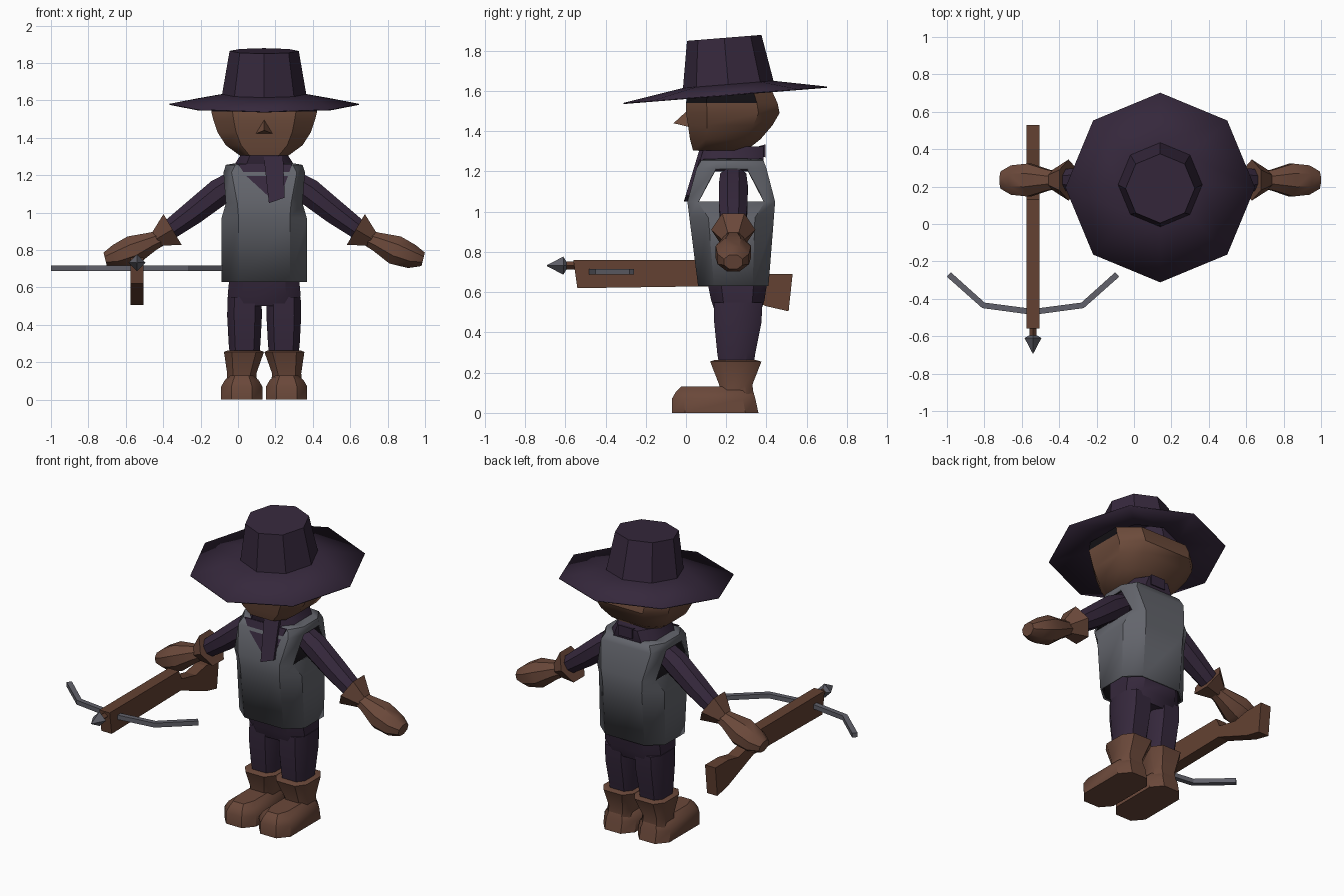
import bpy, bmesh, math
from mathutils import Vector

if "Cube" in bpy.data.objects:
    bpy.data.objects.remove(bpy.data.objects["Cube"])

CX = 0.14  # body centre line


def mat(name, c):
    m = bpy.data.materials.new(name)
    m.diffuse_color = (*c, 1)
    m.use_nodes = True
    m.node_tree.nodes["Principled BSDF"].inputs["Base Color"].default_value = m.diffuse_color
    return m


PURPLE = mat("dark purple cloth", (0.036, 0.021, 0.045))
LEATHER = mat("brown leather", (0.145, 0.065, 0.042))
SKIN = mat("brown skin", (0.15, 0.07, 0.043))
GREY = mat("grey vest", (0.125, 0.13, 0.15))
BLACK = mat("black", (0.006, 0.005, 0.007))
WOOD = mat("wood", (0.125, 0.053, 0.032))
METAL = mat("metal", (0.12, 0.12, 0.145))


def finish(name, bm, mats, angle=38):
    bmesh.ops.recalc_face_normals(bm, faces=bm.faces[:])
    me = bpy.data.meshes.new(name)
    bm.to_mesh(me)
    bm.free()
    for m in mats:
        me.materials.append(m)
    ob = bpy.data.objects.new(name, me)
    bpy.context.collection.objects.link(ob)
    bpy.ops.object.select_all(action='DESELECT')
    ob.select_set(True)
    bpy.context.view_layer.objects.active = ob
    if angle:
        bpy.ops.object.shade_smooth_by_angle(angle=math.radians(angle))
    return ob


def loft(rings, caps=(True, True)):
    """Skin a list of equal-length point rings."""
    bm = bmesh.new()
    vs = [[bm.verts.new(p) for p in r] for r in rings]
    n = len(rings[0])
    for a, b in zip(vs, vs[1:]):
        for i in range(n):
            j = (i + 1) % n
            bm.faces.new((a[i], a[j], b[j], b[i]))
    if caps[0]:
        bm.faces.new(vs[0])
    if caps[1]:
        bm.faces.new(vs[-1])
    return bm


def octo(z, cx, hw, y0, y1, kx=0.6, ky=0.55):
    """Level eight-sided ring with cut corners."""
    cy, hy = (y0 + y1) / 2, (y1 - y0) / 2
    pts = [(-kx, -1), (kx, -1), (1, -ky), (1, ky), (kx, 1), (-kx, 1), (-1, ky), (-1, -ky)]
    return [(cx + hw * x, cy + hy * y, z) for x, y in pts]


def prism(name, yz, x0, x1, m):
    """Side profile extruded along x."""
    bm = loft([[(x, y, z) for y, z in yz] for x in (x0, x1)])
    return finish(name, bm, [m], 0)


def limb(name, s, stations, m, n=8, y=0.235, caps=(True, True)):
    """Tube along stations (x offset, z, radius in xz, radius in y)."""
    rings = []
    for i, (dx, z, r, ry) in enumerate(stations):
        a, b = stations[max(i - 1, 0)], stations[min(i + 1, len(stations) - 1)]
        d = Vector((b[0] - a[0], b[1] - a[1])).normalized()
        ring = []
        for k in range(n):
            t = math.tau * (k + 0.5) / n
            u, v = r * math.cos(t), ry * math.sin(t)
            ring.append((CX + s * (dx - d.y * u), y + v, z + d.x * u))
        rings.append(ring)
    return finish(name, loft(rings, caps), [m])


# Hat: tilted eight-sided brim and tapered crown
def hat_ring(r, cy, z):
    pts = []
    for k in range(8):
        t = math.tau * k / 8
        y = cy - r * math.cos(t)
        pts.append((CX + r * math.sin(t), y, z + 0.08 * (y - 0.2)))
    return pts


hat = finish("hat", loft([hat_ring(0.507, 0.195, 1.582), hat_ring(0.225, 0.21, 1.632),
                          hat_ring(0.185, 0.19, 1.865)], (False, True)), [PURPLE], 25)
sol = hat.modifiers.new("thickness", 'SOLIDIFY')
sol.thickness, sol.offset = 0.006, -1

# Head with dark band under the brim, and nose
bm = loft([octo(1.305, CX, 0.13, 0.035, 0.30), octo(1.36, CX, 0.205, 0.02, 0.37),
           octo(1.43, CX, 0.25, 0.01, 0.43), octo(1.49, CX, 0.27, 0.0, 0.465),
           octo(1.54, CX, 0.283, 0.0, 0.455), octo(1.595, CX, 0.275, 0.01, 0.43)])
for f in bm.faces:
    c = f.calc_center_median()
    if c.z > 1.55 and c.y < 0.23:
        f.material_index = 1
finish("head", bm, [SKIN, BLACK])
bm = bmesh.new()
base = [bm.verts.new(p) for p in ((CX, 0.02, 1.515), (CX + 0.05, 0.02, 1.42), (CX - 0.05, 0.02, 1.42))]
tip = bm.verts.new((CX, -0.062, 1.44))
bm.faces.new(base)
for i in range(3):
    bm.faces.new((base[i], base[(i + 1) % 3], tip))
finish("nose", bm, [SKIN], 0)

# Vest: open shell with armholes and dark lining
bm = loft([octo(0.63, CX, 0.228, 0.06, 0.41), octo(0.97, CX, 0.228, 0.017, 0.437),
           octo(1.05, CX, 0.205, 0.007, 0.443, 0.7, 0.77),
           octo(1.215, CX, 0.218, 0.052, 0.40, 0.8, 0.46),
           octo(1.255, CX, 0.205, 0.075, 0.385, 0.75, 0.46),
           octo(1.268, CX, 0.13, 0.1, 0.37)], (False, False))
holes = [f for f in bm.faces if 1.06 < f.calc_center_median().z < 1.2
         and abs(f.calc_center_median().x - CX) > 0.2]
bmesh.ops.delete(bm, geom=holes, context='FACES')
vest = finish("vest", bm, [GREY, BLACK])
sol = vest.modifiers.new("lining", 'SOLIDIFY')
sol.thickness, sol.offset, sol.material_offset = 0.012, -1, 1

# Collar, shirt front and hanging scarf
finish("collar", loft([octo(1.2, CX, 0.1, 0.1, 0.36), octo(1.255, CX, 0.16, 0.07, 0.385),
                       octo(1.325, CX, 0.115, 0.06, 0.385)]), [PURPLE])


def front_plate(name, xz, gap, depth):
    """Panel following the slope of the chest."""
    def y(z):
        return 0.007 + max(0, z - 1.05) * 0.3 - gap
    bm = loft([[(x, y(z) + d, z) for x, z in xz] for d in (0, depth)])
    finish(name, bm, [PURPLE], 0)


front_plate("shirt_front", [(0.0, 1.26), (0.04, 1.2), (0.16, 1.09), (0.24, 1.12), (0.29, 1.26)], 0.004, 0.009)
front_plate("scarf", [(0.135, 1.32), (0.165, 1.05), (0.25, 1.08), (0.24, 1.32)], 0.018, 0.02)
prism("scarf_knot", [(0.36, 1.28), (0.395, 1.27), (0.395, 1.335), (0.36, 1.325)], 0.1, 0.2, PURPLE)

# Hips
finish("hips", loft([octo(0.50, CX, 0.18, 0.145, 0.37), octo(0.56, CX, 0.195, 0.125, 0.39),
                     octo(0.66, CX, 0.185, 0.105, 0.405)]), [PURPLE])

for s, side in ((-1, "right"), (1, "left")):
    x = CX + s * 0.105
    # Trouser leg
    finish(side + "_leg", loft([octo(0.2, x, 0.075, 0.17, 0.33), octo(0.3, x, 0.085, 0.155, 0.345),
                                octo(0.45, x, 0.093, 0.14, 0.375),
                                octo(0.55, x, 0.09, 0.14, 0.38)]), [PURPLE])
    # Boot foot and flared shaft
    bx = CX + s * 0.12
    finish(side + "_foot", loft([octo(0, bx, 0.11, -0.07, 0.36, 0.5, 0.7),
                                 octo(0.07, bx, 0.11, -0.07, 0.345, 0.5, 0.7),
                                 octo(0.105, bx, 0.09, -0.05, 0.335, 0.5, 0.7),
                                 octo(0.13, bx, 0.06, -0.025, 0.325, 0.6, 0.6)]), [LEATHER])
    finish(side + "_boot_shaft", loft([octo(0.06, bx, 0.085, 0.17, 0.34), octo(0.14, bx, 0.078, 0.165, 0.33),
                                       octo(0.255, bx - s * 0.012, 0.107, 0.12, 0.375),
                                       octo(0.262, bx - s * 0.012, 0.09, 0.14, 0.35)]), [LEATHER])
    # Sleeve, flared cuff and gloved hand (offsets from the centre line)
    limb(side + "_arm", s, [(0.15, 1.17, 0.065, 0.07), (0.24, 1.11, 0.078, 0.078),
                            (0.38, 1.0, 0.07, 0.075), (0.53, 0.89, 0.055, 0.06)], PURPLE)
    limb(side + "_cuff", s, [(0.505, 0.905, 0.06, 0.06), (0.49, 0.91, 0.11, 0.11),
                             (0.575, 0.86, 0.05, 0.055)][1:], LEATHER, 6)
    limb(side + "_hand", s, [(0.55, 0.865, 0.045, 0.05), (0.60, 0.845, 0.055, 0.06),
                             (0.70, 0.80, 0.085, 0.095), (0.79, 0.765, 0.07, 0.085),
                             (0.85, 0.75, 0.04, 0.05)], LEATHER)

# Crossbow stock
BX = -0.54
prism("crossbow_stock", [(-0.56, 0.76), (0.13, 0.76), (0.16, 0.70), (0.30, 0.67), (0.40, 0.69),
                         (0.53, 0.69), (0.51, 0.505), (0.40, 0.53), (0.15, 0.63), (-0.54, 0.62)],
      BX - 0.036, BX + 0.036, WOOD)

# Bow limbs: bent flat bar
path = [(-0.45, -0.27), (-0.265, -0.435), (0, -0.47), (0.265, -0.435), (0.45, -0.27)]
rings = []
for i, (dx, y) in enumerate(path):
    a, b = path[max(i - 1, 0)], path[min(i + 1, 4)]
    d = Vector((b[0] - a[0], b[1] - a[1])).normalized() * 0.016
    rings.append([(BX + dx - d.y * u, y + d.x * u, 0.702 + w)
                  for u, w in ((-1, -0.014), (1, -0.014), (1, 0.014), (-1, 0.014))])
finish("bow_limbs", loft(rings), [METAL], 0)


# Bolt shaft and head along y
def square(y, r):
    return [(BX + r * math.cos(k * math.pi / 2), y, 0.732 + r * math.sin(k * math.pi / 2)) for k in range(4)]


finish("bolt_shaft", loft([square(-0.5, 0.02), square(-0.61, 0.02)]), [WOOD], 0)
finish("bolt_head", loft([square(-0.595, 0.02), square(-0.61, 0.045), square(-0.692, 0.002)]), [METAL], 0)
